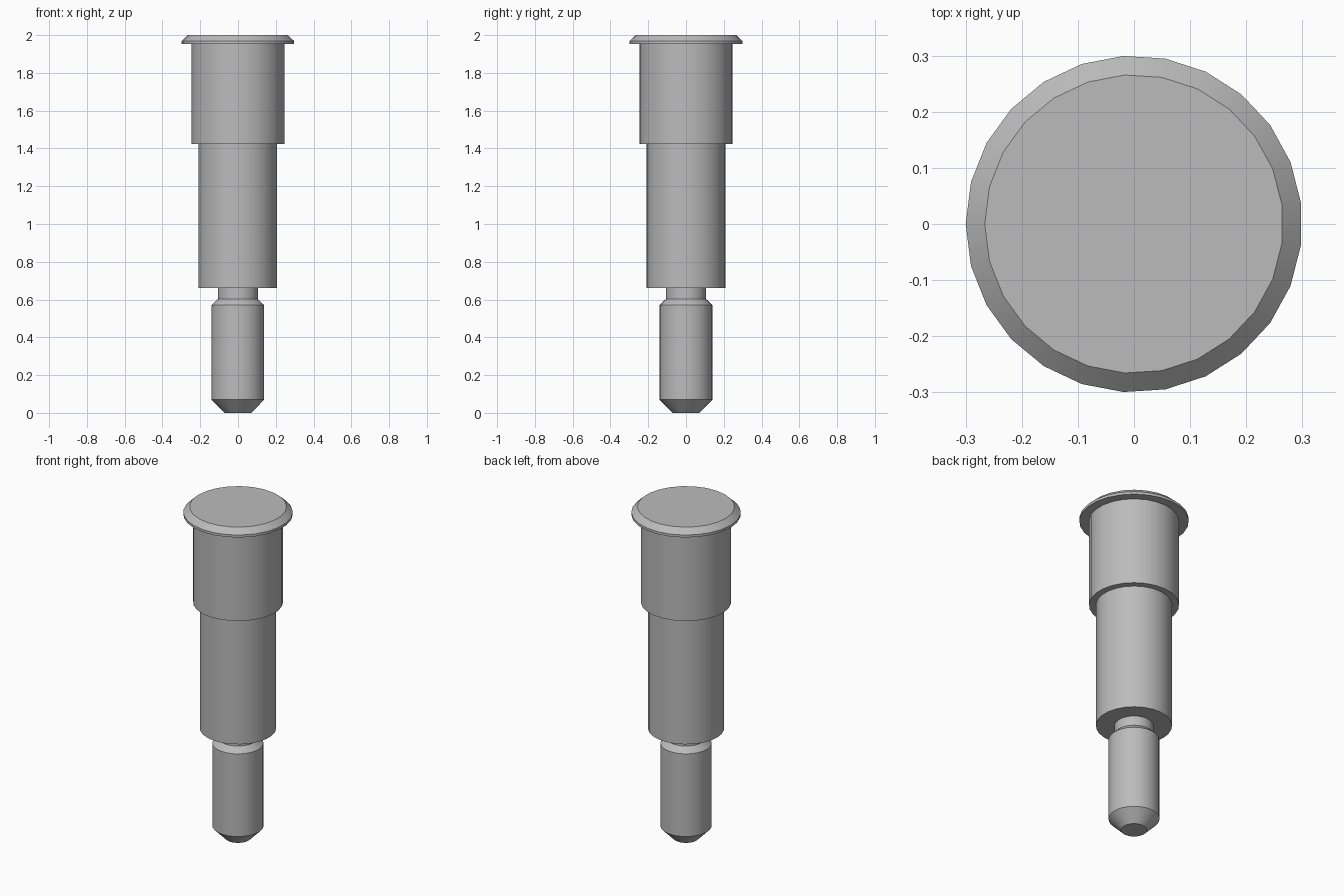
import bpy, bmesh, math

if "Cube" in bpy.data.objects:
    bpy.data.objects.remove(bpy.data.objects["Cube"])

SIDES = 25

metal = bpy.data.materials.new("grey metal")
metal.diffuse_color = (0.5, 0.5, 0.5, 1)
metal.use_nodes = True
metal.node_tree.nodes["Principled BSDF"].inputs["Base Color"].default_value = metal.diffuse_color

# (radius, height) outline from the tip up to the head
outline = [
    (0.071, 0.0), (0.14, 0.07),                      # tapered tip
    (0.14, 0.57), (0.107, 0.602),                    # lower pin
    (0.107, 0.66), (0.209, 0.66),                    # neck groove
    (0.209, 1.423), (0.247, 1.423),                  # shaft
    (0.247, 1.953), (0.3, 1.953),                    # collar
    (0.3, 1.968), (0.266, 2.0),                      # flanged head
]

# Stack one ring per outline point, bridge them, cap both ends
bm = bmesh.new()
rings = []
for r, z in outline:
    rings.append([bm.verts.new((-r * math.cos(math.tau * i / SIDES),
                                -r * math.sin(math.tau * i / SIDES), z))
                  for i in range(SIDES)])
for low, high in zip(rings, rings[1:]):
    for i in range(SIDES):
        j = (i + 1) % SIDES
        bm.faces.new((low[i], low[j], high[j], high[i]))
bm.faces.new(rings[0][::-1])
bm.faces.new(rings[-1])
bmesh.ops.recalc_face_normals(bm, faces=bm.faces)

mesh = bpy.data.meshes.new("stepped_pin")
bm.to_mesh(mesh)
bm.free()
pin = bpy.data.objects.new("stepped_pin", mesh)
bpy.context.collection.objects.link(pin)
mesh.materials.append(metal)

# Smooth sides, crisp steps
bpy.context.view_layer.objects.active = pin
pin.select_set(True)
bpy.ops.object.shade_smooth_by_angle(angle=math.radians(25))
